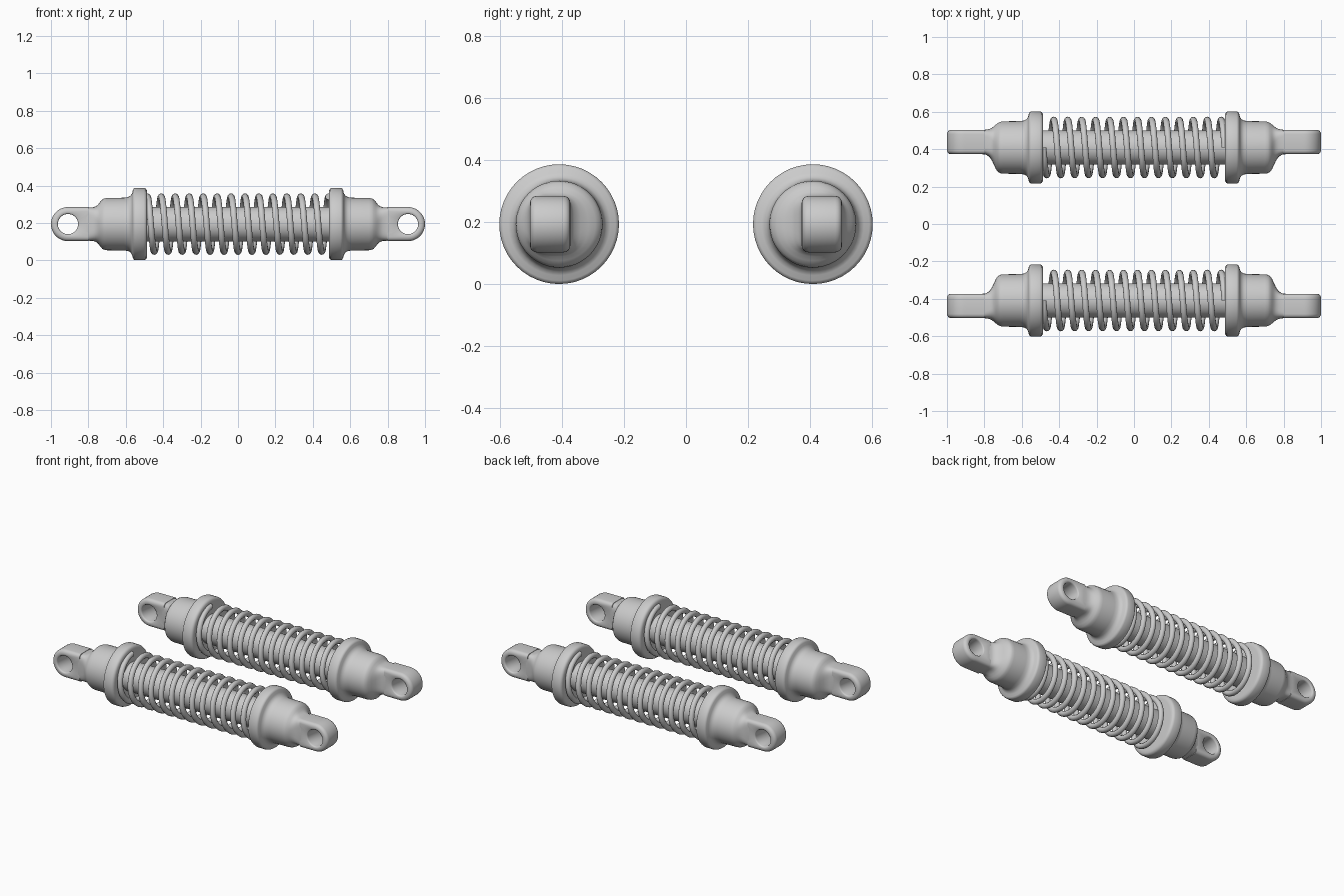
import bpy, bmesh
from math import cos, sin, pi, copysign, radians
from mathutils import Vector, Matrix

if "Cube" in bpy.data.objects:
    bpy.data.objects.remove(bpy.data.objects["Cube"])

SEG = 48
CY, CZ = 0.409, 0.194      # axis of each damper
EYE_Y = 0.029              # eyes sit slightly outward of the axis


def loft(name, rings, matrix, wrap=False):
    """Skin a list of closed rings; cap the ends, or wrap round to the start."""
    bm = bmesh.new()
    rows = [[bm.verts.new(matrix @ Vector(p)) for p in ring] for ring in rings]
    pairs = list(zip(rows, rows[1:])) + ([(rows[-1], rows[0])] if wrap else [])
    for a, b in pairs:
        n = len(a)
        for i in range(n):
            j = (i + 1) % n
            bm.faces.new((a[i], a[j], b[j], b[i]))
    if not wrap:
        bm.faces.new(rows[0])
        bm.faces.new(rows[-1])
    bmesh.ops.recalc_face_normals(bm, faces=bm.faces)
    mesh = bpy.data.meshes.new(name)
    bm.to_mesh(mesh)
    bm.free()
    obj = bpy.data.objects.new(name, mesh)
    bpy.context.collection.objects.link(obj)
    bpy.context.view_layer.objects.active = obj
    bpy.ops.object.select_all(action='DESELECT')
    obj.select_set(True)
    bpy.ops.object.shade_smooth_by_angle(angle=radians(40))
    return obj


def section(x, hy, hz, power=2.0, oy=0.0):
    """Superellipse across the x axis."""
    pts = []
    for i in range(SEG):
        a = 2 * pi * i / SEG
        c, s = cos(a), sin(a)
        pts.append((x, oy + hy * copysign(abs(c) ** (2 / power), c),
                    hz * copysign(abs(s) ** (2 / power), s)))
    return pts


# Round collar and shoulder: (x, radius)
COLLAR = [(0.486, 0.165), (0.487, 0.180), (0.493, 0.189), (0.503, 0.193),
          (0.548, 0.193), (0.557, 0.190), (0.562, 0.182), (0.566, 0.165),
          (0.574, 0.152), (0.588, 0.144), (0.610, 0.141), (0.700, 0.140),
          (0.716, 0.137), (0.726, 0.132)]
# Neck blending into the flat eye: (x, half y, half z, power, y offset)
NECK = [(0.738, 0.120, 0.118, 2.1, 0.003), (0.748, 0.104, 0.104, 2.4, 0.010),
        (0.760, 0.087, 0.095, 3.0, 0.018), (0.775, 0.073, 0.090, 4.0, 0.025),
        (0.795, 0.066, 0.089, 5.0, EYE_Y), (0.830, 0.064, 0.088, 5.0, EYE_Y)]


def end_cap(name, m):
    loft(name, [section(x, r, r) for x, r in COLLAR] + [section(*n) for n in NECK], m)


def outline(r, y, length=0.0):
    """Half round, half square outline in the xz plane."""
    cx, n, pts = 0.909, 24, []
    for i in range(n):
        a = -pi / 2 + pi * i / n
        pts.append((cx + r * cos(a), y, r * sin(a)))
    path = [(0, r), (-length, r), (-length, -r), (0, -r)]
    for (x0, z0), (x1, z1) in zip(path, path[1:]):
        for i in range(8):
            t = i / 8
            pts.append((cx + x0 + (x1 - x0) * t, y, z0 + (z1 - z0) * t))
    return pts


def hole(r, y):
    """Round outline with points matching the outer outline."""
    return [(0.909 + r * cos(-pi / 2 + 2 * pi * i / 48), y,
             r * sin(-pi / 2 + 2 * pi * i / 48)) for i in range(48)]


def mount_eye(name, m):
    w, b, r = 0.065, 0.022, 0.091
    half = [outline(r - b + b * cos(t), w - b + b * sin(t), 0.11)
            for t in (0, pi / 8, pi / 4, 3 * pi / 8, pi / 2)]
    half += [hole(0.060, w), hole(0.056, w - 0.003), hole(0.054, w - 0.010)]
    other = [[(x, -y, z) for x, y, z in ring] for ring in reversed(half)]
    loft(name, half + other, m @ Matrix.Translation((0, EYE_Y, 0)), wrap=True)


def spring(name, m):
    turns, steps, radius, wire = 13, 40, 0.147, 0.0175
    x0, x1, rings = -0.485, 0.485, []
    for k in range(turns * steps + 1):
        a = 2 * pi * k / steps + pi / 2
        x = x0 + (x1 - x0) * k / (turns * steps)
        out = Vector((0, cos(a), sin(a)))
        tangent = Vector(((x1 - x0) / (turns * 2 * pi), -radius * sin(a), radius * cos(a))).normalized()
        side = tangent.cross(out)
        centre = Vector((x, 0, 0)) + out * radius
        rings.append([centre + out * wire * cos(t) + side * wire * sin(t)
                      for t in [2 * pi * j / 10 for j in range(10)]])
    loft(name, rings, m)


# Two dampers, the front one turned half round
for label, angle, y in (("back", 0, CY), ("front", pi, -CY)):
    place = Matrix.Translation((0, y, CZ)) @ Matrix.Rotation(angle, 4, 'Z')
    loft(label + "_rod", [section(-0.5, 0.092, 0.092), section(0.5, 0.092, 0.092)], place)
    spring(label + "_spring", place)
    for end, sx in (("a", 1), ("b", -1)):
        m = place @ Matrix.Diagonal((sx, 1, 1, 1))
        end_cap(f"{label}_end_cap_{end}", m)
        mount_eye(f"{label}_mount_eye_{end}", m)
